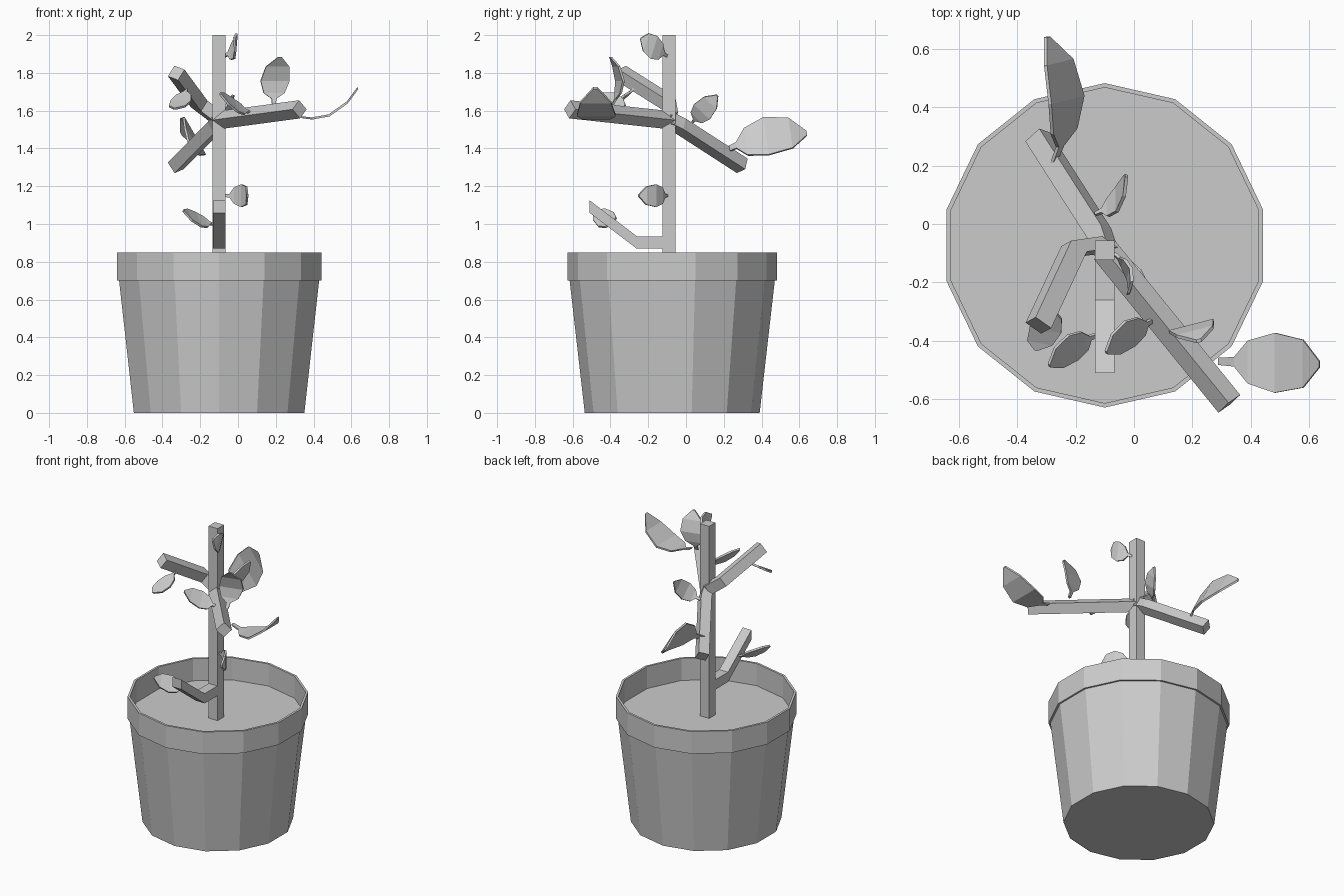
import bpy, bmesh, math
from mathutils import Vector as V

if "Cube" in bpy.data.objects:
    bpy.data.objects.remove(bpy.data.objects["Cube"])

PX, PY, SIDES = -0.10, -0.073, 14


def finish(name, bm):
    bmesh.ops.recalc_face_normals(bm, faces=bm.faces)
    me = bpy.data.meshes.new(name)
    bm.to_mesh(me)
    bm.free()
    ob = bpy.data.objects.new(name, me)
    bpy.context.collection.objects.link(ob)
    return ob


def loft(name, rings, caps=True):
    """Bridge equal-sized closed rings of points and cap both ends."""
    bm = bmesh.new()
    vs = [[bm.verts.new(p) for p in r] for r in rings]
    n = len(rings[0])
    for r0, r1 in zip(vs, vs[1:]):
        for i in range(n):
            j = (i + 1) % n
            bm.faces.new((r0[i], r0[j], r1[j], r1[i]))
    if caps:
        bm.faces.new(vs[0])
        bm.faces.new(vs[-1])
    return finish(name, bm)


def ring(r, z):
    step = 2 * math.pi / SIDES
    return [V((PX + r * math.sin(i * step), PY + r * math.cos(i * step), z)) for i in range(SIDES)]


def branch(name, pts, roll=0, axes=None, h=0.034):
    """Square bar along a path; axes fix the cross-section, else use the last direction."""
    pts = [V(p) for p in pts]
    if axes:
        a, b = V(axes[0]), V(axes[1])
    else:
        d = (pts[-1] - pts[-2]).normalized()
        s = d.cross(V((0, 0, 1))).normalized()
        u = s.cross(d)
        c, k = math.cos(math.radians(roll)), math.sin(math.radians(roll))
        a, b = s * c + u * k, u * c - s * k
    return loft(name, [[p + h * (x * a + y * b) for x, y in ((-1, -1), (1, -1), (1, 1), (-1, 1))]
                       for p in pts])


# Leaf outline: position along the leaf, width fraction
OUTLINE = [(0, .12), (.13, .16), (.25, .72), (.5, 1), (.8, .8), (1, .1)]


def leaf(name, base, tip, side, width, sag):
    """Thin curved blade from base to tip, bowed by sag at the middle."""
    base, tip, sag = V(base), V(tip), V(sag)
    side = V(side).normalized() * width / 2
    nrm = (tip - base).cross(side).normalized() * 0.006
    rings = []
    for t, w in OUTLINE:
        c = base.lerp(tip, t) + sag * 4 * t * (1 - t)
        rings.append([c - side * w - nrm, c + side * w - nrm, c + side * w + nrm, c - side * w + nrm])
    return loft(name, rings)


# Pot with overhanging rim, the last ring closes as the soil
loft("pot", [ring(r, z) for r, z in
             ((.463, 0), (.543, .70), (.555, .70), (.555, .85), (.54, .85), (.54, .70))])

# Trunk and branches
X, Y, Z = (1, 0, 0), (0, 1, 0), (0, 0, 1)
branch("trunk", [(-.10, -.09, .70), (-.10, -.09, 2.0)], axes=(X, Y))
branch("branch_low", [(-.10, -.07, .902), (-.10, -.26, .902), (-.10, -.51, 1.092)], axes=(X, Z), h=.033)
branch("branch_front_right", [(-.10, -.09, 1.55), (.326, -.615, 1.607)], roll=45)
branch("branch_back_left", [(-.10, -.09, 1.55), (-.12, -.03, 1.52), (-.33, .298, 1.308)], roll=20)
branch("branch_front_left", [(-.10, -.07, 1.555), (-.205, -.085, 1.635), (-.327, -.347, 1.80)], roll=20)

# Leaves: base, tip, side direction, width, bow
LEAVES = [
    ((-.275, .21, 1.39), (-.297, .64, 1.48), (.12, .03, -.21), .23, (.055, 0, .03)),
    ((.29, -.47, 1.58), (.635, -.48, 1.72), (0, 1, 0), .205, (.02, 0, -.075)),
    ((.19, -.39, 1.63), (.222, -.40, 1.885), (.155, .04, 0), .158, (-.01, .045, 0)),
    ((.065, -.33, 1.59), (-.095, -.44, 1.69), (.03, -.08, -.07), .115, (0, .01, -.012)),
    ((-.13, -.38, 1.0), (-.29, -.485, 1.07), (.03, -.08, -.07), .115, (0, .01, -.012)),
    ((-.07, -.10, 1.15), (.05, -.25, 1.15), (0, 0, 1), .12, (.03, .015, 0)),
    ((-.07, -.10, 1.89), (-.02, -.24, 1.98), (.01, .04, .125), .125, (.03, 0, 0)),
    ((-.13, .035, 1.54), (-.025, .165, 1.68), (0, .08, -.075), .115, (.02, -.015, -.015)),
    ((-.27, -.27, 1.72), (-.335, -.43, 1.61), (.1, -.02, 0), .11, (0, -.01, -.015)),
]
for i, args in enumerate(LEAVES, 1):
    leaf(f"leaf_{i}", *args)
